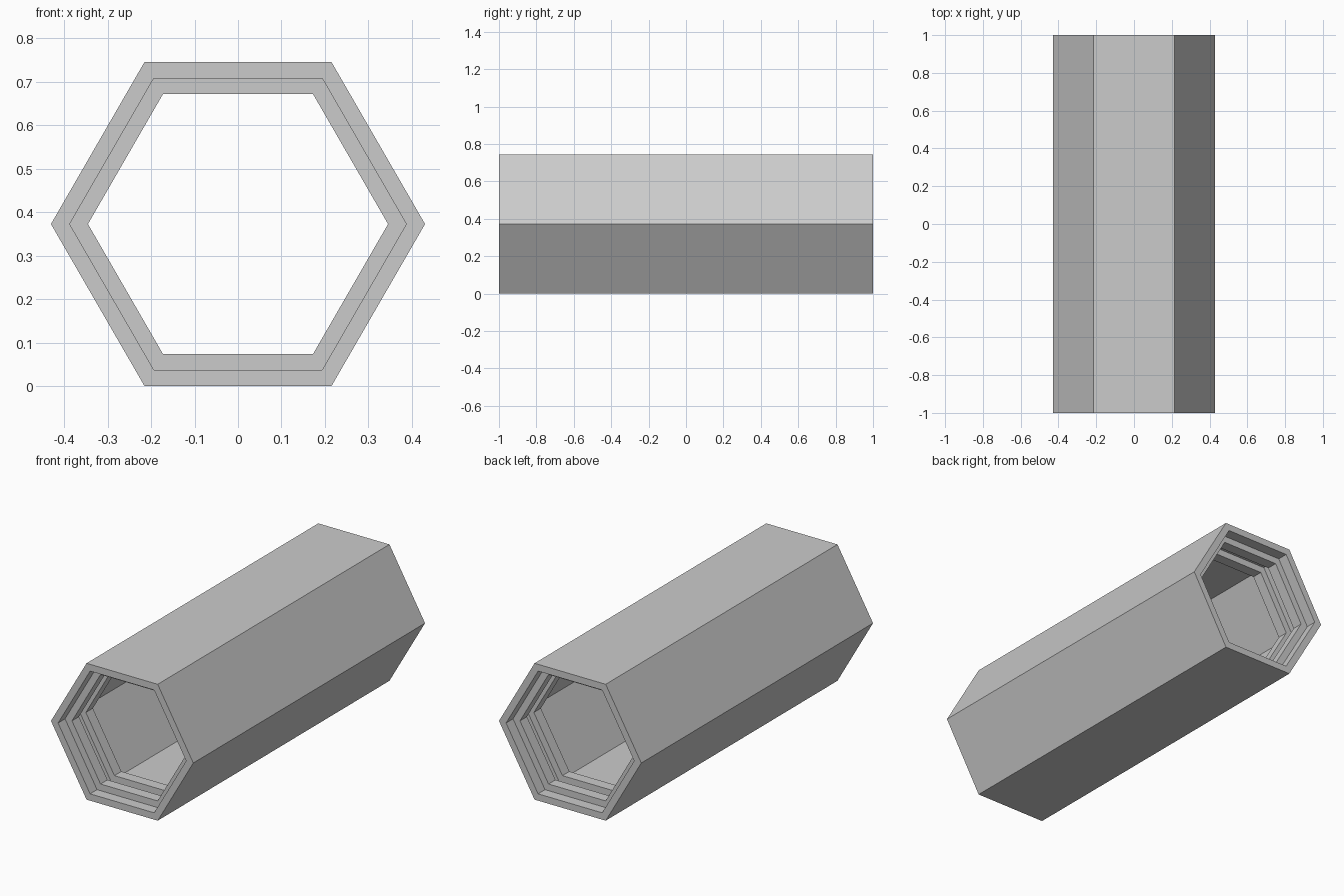
import bpy, math

if "Cube" in bpy.data.objects:
    bpy.data.objects.remove(bpy.data.objects["Cube"])

R_OUT, R_GROOVE, R_RIB = 0.43, 0.387, 0.345
CZ = R_OUT * math.sin(math.pi / 3)

# Half profile of the bore (y, radius): two raised ribs near the mouth
front = [(-1, R_GROOVE), (-0.94, R_GROOVE), (-0.94, R_RIB), (-0.88, R_RIB),
         (-0.88, R_GROOVE), (-0.82, R_GROOVE), (-0.82, R_RIB), (-0.76, R_RIB),
         (-0.76, R_GROOVE)]
back = [(-y, r) for y, r in reversed(front)]
profile = [(-1, R_OUT)] + front + back + [(1, R_OUT)]

# Sweep the closed profile round six corners
verts, faces = [], []
n = len(profile)
for i in range(6):
    a = i * math.pi / 3
    verts += [(r * math.cos(a), y, CZ + r * math.sin(a)) for y, r in profile]
    for j in range(n):
        k, m = (j + 1) % n, (i + 1) % 6
        faces.append((i * n + j, i * n + k, m * n + k, m * n + j))

mesh = bpy.data.meshes.new("hexagonal_tube")
mesh.from_pydata(verts, [], faces)
tube = bpy.data.objects.new("hexagonal_tube", mesh)
bpy.context.collection.objects.link(tube)

# Make normals point outward
import bmesh
bm = bmesh.new()
bm.from_mesh(mesh)
bmesh.ops.recalc_face_normals(bm, faces=bm.faces)
bm.to_mesh(mesh)
bm.free()
